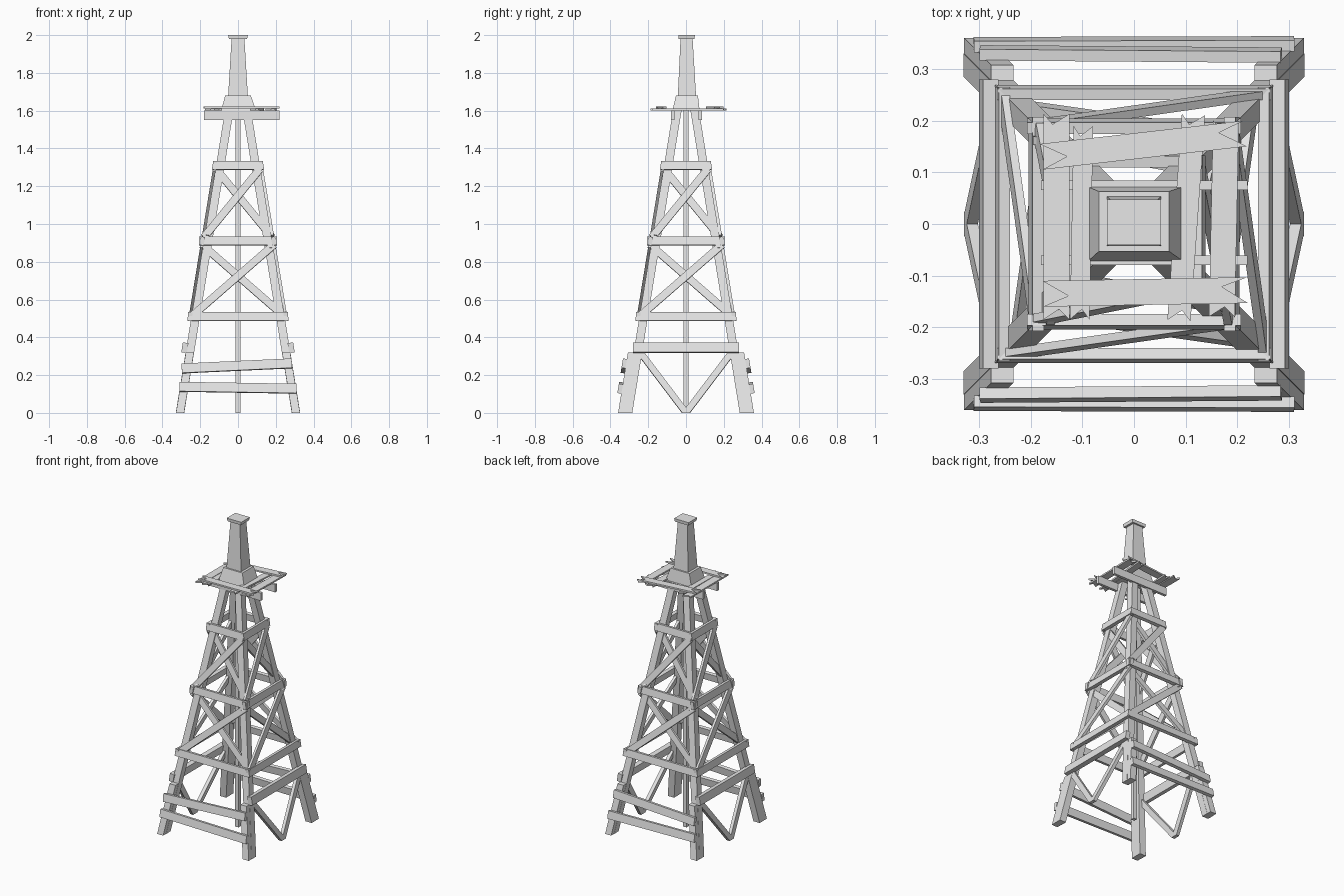
import bpy
import bmesh
from math import pi
from mathutils import Matrix, Vector

cube = bpy.data.objects.get("Cube")
if cube:
    bpy.data.objects.remove(cube, do_unlink=True)

grey = bpy.data.materials.new("weathered_grey")
grey.use_nodes = True
grey.diffuse_color = (0.8, 0.8, 0.8, 1)
grey.node_tree.nodes["Principled BSDF"].inputs["Base Color"].default_value = (0.8, 0.8, 0.8, 1)

SLOPE = 0.163                       # inward lean of the legs
LEAN = Vector((0, -1, SLOPE))       # outward normal of the front face
QUARTERS = [Matrix.Rotation(k * pi / 2, 4, 'Z') for k in range(4)]


def finish(name, bm, turn=None):
    if turn:
        bm.transform(turn)
    bmesh.ops.recalc_face_normals(bm, faces=bm.faces)
    mesh = bpy.data.meshes.new(name)
    bm.to_mesh(mesh)
    bm.free()
    mesh.materials.append(grey)
    bpy.context.collection.objects.link(bpy.data.objects.new(name, mesh))


def beam(name, p, q, width, thick, normal, turn=None, clip=False):
    """Box running from p to q, lying flat against a face with this normal."""
    p, q = Vector(p), Vector(q)
    u = (q - p).normalized()
    n = (normal - u * normal.dot(u)).normalized()
    v = n.cross(u)
    axes = Matrix((u * (q - p).length, v * width, n * thick)).transposed().to_4x4()
    bm = bmesh.new()
    bmesh.ops.create_cube(bm, size=1, matrix=Matrix.Translation((p + q) / 2) @ axes)
    if clip:                        # saw the end off level with the ground
        cut = bmesh.ops.bisect_plane(bm, geom=bm.verts[:] + bm.edges[:] + bm.faces[:],
                                     plane_co=(0, 0, 0), plane_no=(0, 0, -1), clear_outer=True)
        edges = [e for e in cut["geom_cut"] if isinstance(e, bmesh.types.BMEdge)]
        bmesh.ops.contextual_create(bm, geom=edges)
    finish(name, bm, turn)


def loft(name, low, high):
    """Four-sided solid between two level rectangles (cx, cy, half_x, half_y, z)."""
    bm = bmesh.new()
    rings = []
    for cx, cy, hx, hy, z in (low, high):
        rings.append([bm.verts.new((cx + sx * hx, cy + sy * hy, z))
                      for sx, sy in ((-1, -1), (1, -1), (1, 1), (-1, 1))])
    bm.faces.new(rings[0])
    bm.faces.new(rings[1])
    for i in range(4):
        j = (i + 1) % 4
        bm.faces.new((rings[0][i], rings[0][j], rings[1][j], rings[1][i]))
    finish(name, bm)


def plank(name, p, q, width, z, notch):
    """Thin floor plank with split ends."""
    p, q = Vector(p), Vector(q)
    u = (q - p).normalized()
    v = Vector((-u.y, u.x))
    h = width / 2
    outline = [p - v * h, q - v * h, q - u * notch + v * h * 0.3, q + v * h,
               p + v * h, p + u * notch - v * h * 0.2]
    bm = bmesh.new()
    face = bm.faces.new([bm.verts.new((c.x, c.y, z)) for c in outline])
    top = bmesh.ops.extrude_face_region(bm, geom=[face])
    bmesh.ops.translate(bm, vec=(0, 0, 0.01),
                        verts=[g for g in top["geom"] if isinstance(g, bmesh.types.BMVert)])
    finish(name, bm)


def centre(z):
    return 0.307 - SLOPE * z


def on_face(x, z, off):
    """Point on the front face, off units outside the legs."""
    return (x, -(centre(z) + 0.0225 + off), z)


# Corner legs, with a short splint against the foot of each
for sx in (-1, 1):
    for sy in (-1, 1):
        side = ("left" if sx > 0 else "right") + ("_back" if sy > 0 else "_front")
        a, b = centre(0), centre(1.6)
        loft("leg_" + side, (sx * a, sy * a, 0.0225, 0.0225, 0),
             (sx * b, sy * b, 0.0225, 0.0225, 1.6))
        c = centre(0.32)
        loft("splint_" + side, (sx * a, sy * (a + 0.03), 0.0215, 0.0225, 0),
             (sx * c, sy * (c + 0.03), 0.0215, 0.0225, 0.32))

# Central pole
loft("central_pole", (0, 0, 0.012, 0.012, 0), (0, 0, 0.012, 0.012, 1.6))

# Girts and cross braces on all four faces
for k, turn in enumerate(QUARTERS):
    for z, half in ((0.51, 0.265), (0.91, 0.207), (1.31, 0.133)):
        beam(f"girt_{k}", on_face(-half, z, 0.008), on_face(half, z, 0.008),
             0.046, 0.022, LEAN, turn)
    for x0, z0, x1, z1 in ((0.235, 0.52, 0.19, 0.89), (0.18, 0.93, 0.115, 1.29)):
        beam(f"outer_brace_{k}", on_face(-x0, z0, 0.006), on_face(x1, z1, 0.006),
             0.04, 0.016, LEAN, turn)
        beam(f"inner_brace_{k}", on_face(x0, z0, -0.014), on_face(-x1, z1, -0.014),
             0.04, 0.016, LEAN, turn)

# Side beams and V braces at the left and right
for turn in (QUARTERS[1], QUARTERS[3]):
    beam("side_beam", on_face(-0.28, 0.345, 0.008), on_face(0.28, 0.345, 0.008),
         0.053, 0.03, LEAN, turn)
    for s in (-1, 1):
        beam("v_brace", on_face(s * 0.25, 0.33, -0.012), on_face(s * -0.02, -0.026, -0.012),
             0.034, 0.022, LEAN, turn, clip=True)

# Rough boards low on the front and back
for mirror in (1, -1):
    for x0, z0, x1, z1 in ((-0.31, 0.138, 0.31, 0.128), (-0.298, 0.235, 0.285, 0.262)):
        ends = [Vector(on_face(x, z, 0.04)) for x, z in ((x0, z0), (x1, z1))]
        for e in ends:
            e.y *= mirror
        beam("low_board", ends[0], ends[1], 0.05, 0.022, Vector((0, -mirror, SLOPE)))

# Joists under the platform
for y in (-0.07, 0.075):
    beam("joist", (-0.18, y, 1.575), (0.22, y, 1.575), 0.05, 0.018, Vector((0, 1, 0)))

# Platform planks
for p, q, w in (((-0.15, -0.185), (-0.15, 0.213), 0.05), ((-0.105, -0.185), (-0.098, 0.19), 0.038),
                ((0.087, -0.187), (0.115, 0.212), 0.045), ((0.17, -0.18), (0.178, 0.2), 0.05)):
    plank("lower_plank", p, q, w, 1.602, 0.02)
for p, q in (((-0.177, -0.135), (0.22, -0.128)), ((-0.18, 0.13), (0.215, 0.175))):
    plank("upper_plank", p, q, 0.05, 1.612, 0.05)

# Tapered stack with its flared base and cap
loft("stack_base", (0.003, 0, 0.092, 0.072, 1.6), (0, 0.005, 0.068, 0.058, 1.68))
loft("stack", (0, 0.005, 0.052, 0.048, 1.68), (0, 0.003, 0.034, 0.032, 1.98))
loft("stack_cap", (0, 0.003, 0.048, 0.042, 1.98), (0, 0.003, 0.052, 0.044, 2))
